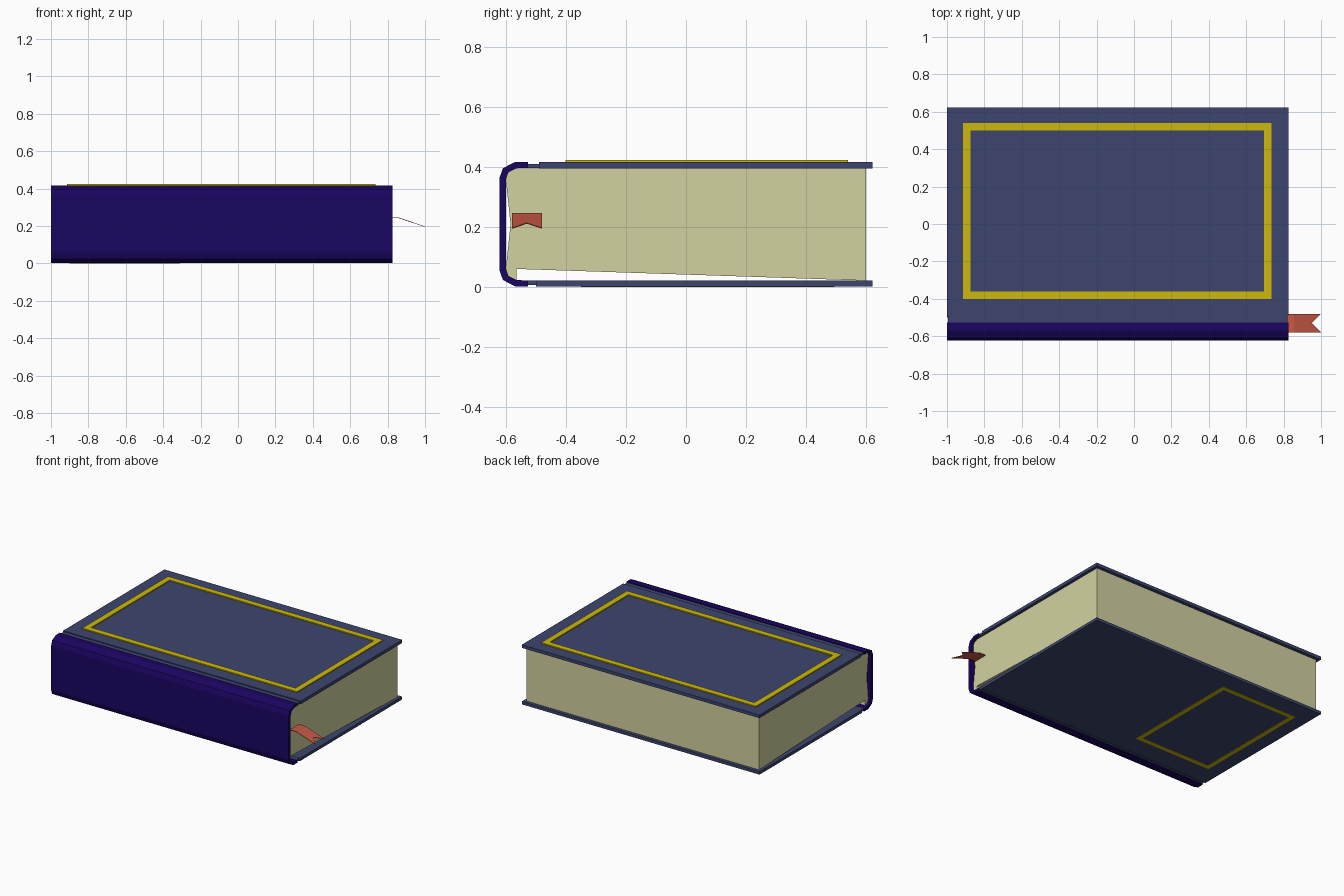
import bpy

if "Cube" in bpy.data.objects:
    bpy.data.objects.remove(bpy.data.objects["Cube"])


def material(name, rgb):
    # seen colour (0-255) to linear
    m = bpy.data.materials.new(name)
    m.diffuse_color = [(c / 255) ** 2.2 for c in rgb] + [1]
    m.use_nodes = True
    m.node_tree.nodes["Principled BSDF"].inputs["Base Color"].default_value = m.diffuse_color
    return m


BLUE = material("cover_blue", (64, 71, 110))
PURPLE = material("spine_purple", (32, 13, 96))
CREAM = material("page_cream", (208, 208, 160))
GOLD = material("gold", (204, 184, 18))
RED = material("ribbon_red", (200, 90, 70))


def mesh(name, verts, faces, mat):
    me = bpy.data.meshes.new(name)
    me.from_pydata(verts, [], faces)
    me.materials.append(mat)
    ob = bpy.data.objects.new(name, me)
    bpy.context.collection.objects.link(ob)
    return ob


def extrude_x(name, profile, x0, x1, mat):
    # closed (y, z) outline, counter-clockwise seen from +x, run along x
    n = len(profile)
    verts = [(x, y, z) for x in (x0, x1) for y, z in profile]
    faces = [(i, (i + 1) % n, n + (i + 1) % n, n + i) for i in range(n)]
    faces = [f[::-1] for f in faces]
    faces += [tuple(range(n))[::-1], tuple(range(n, 2 * n))]
    faces[:n] = [f[::-1] for f in faces[:n]]
    return mesh(name, verts, faces, mat)


def box(name, x0, x1, y0, y1, z0, z1, mat):
    return extrude_x(name, [(y0, z0), (y1, z0), (y1, z1), (y0, z1)], x0, x1, mat)


def frame(name, x0, x1, y0, y1, z0, z1, w, mat):
    # mitred rectangular border
    verts = []
    for d, z in ((0, z0), (w, z0), (w, z1), (0, z1)):
        verts += [(x0 + d, y0 + d, z), (x1 - d, y0 + d, z),
                  (x1 - d, y1 - d, z), (x0 + d, y1 - d, z)]
    faces = []
    for r in range(4):
        s = (r + 1) % 4
        for i in range(4):
            j = (i + 1) % 4
            faces.append((r * 4 + i, s * 4 + i, s * 4 + j, r * 4 + j))
    return mesh(name, verts, faces, mat)


X0, X1, MID = -1.0, 0.825, 0.21

# Cover boards
box("top_cover", X0, X1, -0.49, 0.622, 0.395, 0.417, BLUE)
box("bottom_cover", X0, X1, -0.50, 0.622, 0.003, 0.023, BLUE)

# Thin hinges between boards and spine
box("top_hinge", X0 + 0.005, X1 - 0.005, -0.545, -0.485, 0.397, 0.411, BLUE)
box("bottom_hinge", X0 + 0.005, X1 - 0.005, -0.545, -0.495, 0.008, 0.022, BLUE)

# Rounded spine: upper half of the C section, mirrored in z
outer = [(-0.527, 0.417), (-0.57, 0.417), (-0.61, 0.396), (-0.622, 0.362)]
inner = [(-0.600, 0.358), (-0.592, 0.382), (-0.565, 0.396), (-0.527, 0.398)]


def flip(points):
    return [(y, 2 * MID - z) for y, z in reversed(points)]


extrude_x("spine", outer + flip(outer) + flip(inner) + inner, X0, X1, PURPLE)

# Page block, following the inside of the spine
back = [(-0.600, 0.358), (-0.592, 0.382), (-0.565, 0.396)]
extrude_x("pages", [(0.60, 0.396)] + back[::-1] + flip(back)[::-1][::-1]
          + [(0.60, 0.022)], X0 + 0.02, X1 - 0.02, CREAM)

# Gold borders on both boards
frame("top_border", -0.915, 0.735, -0.402, 0.54, 0.415, 0.424, 0.04, GOLD)
frame("bottom_border", -0.90, -0.31, -0.35, 0.495, 0.0, 0.005, 0.03, GOLD)

# Ribbon bookmark with a notched tail
path = [(0.79, 0.245), (0.855, 0.245), (0.95, 0.213)]
rv = [(x, y, z) for x, z in path for y in (-0.58, -0.53, -0.48)]
rv += [(1.0, -0.58, 0.196), (1.0, -0.48, 0.196)]
rf = [(i, i + 3, i + 4, i + 1) for i in (0, 1, 3, 4)] + [(6, 9, 7), (7, 10, 8)]
ribbon = mesh("bookmark", rv, rf, RED)
solid = ribbon.modifiers.new("thickness", 'SOLIDIFY')
solid.thickness = 0.003
solid.offset = 0

# Consistent outward normals
import bmesh
for ob in bpy.context.collection.objects:
    bm = bmesh.new()
    bm.from_mesh(ob.data)
    bmesh.ops.recalc_face_normals(bm, faces=bm.faces)
    bm.to_mesh(ob.data)
    bm.free()
